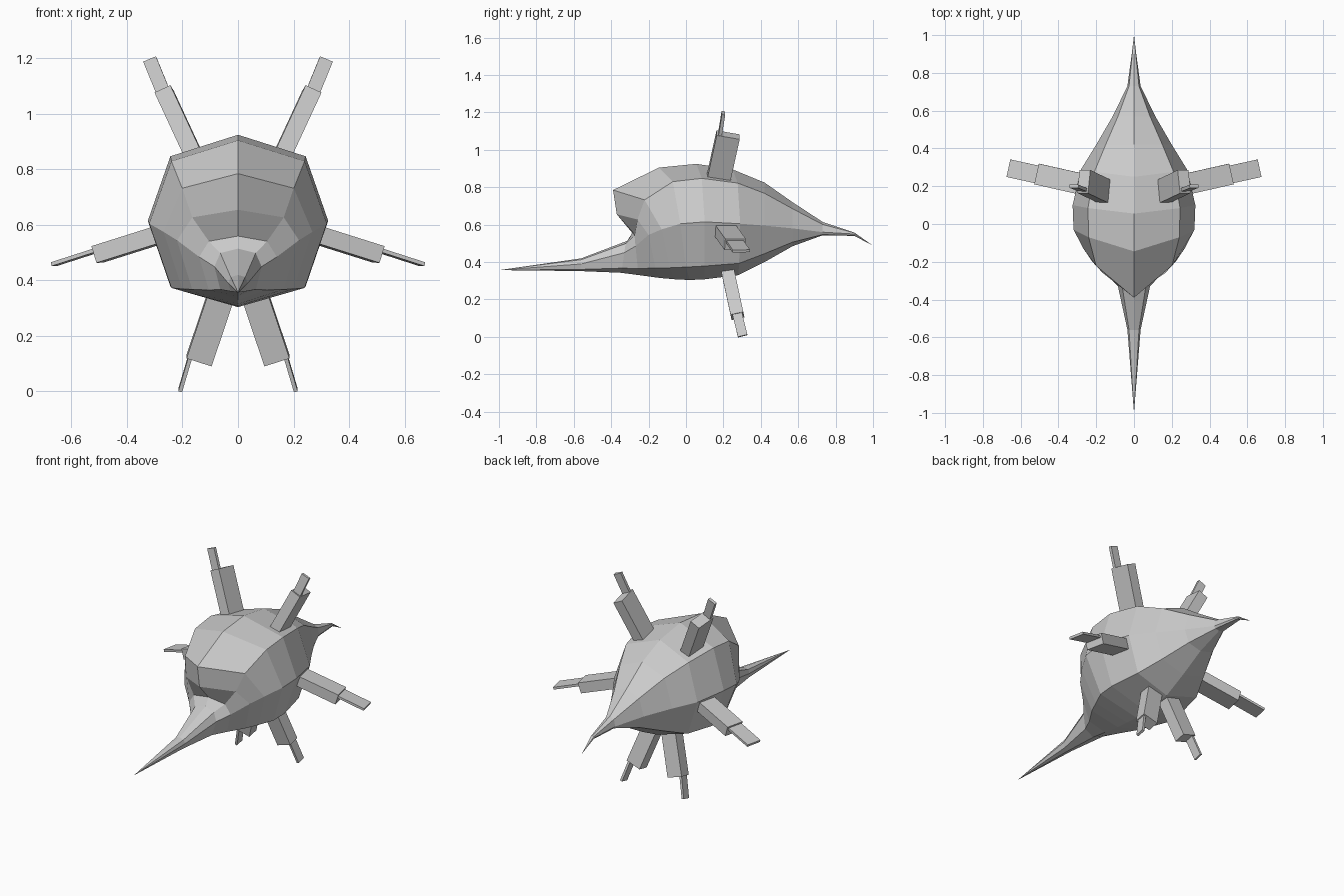
import bpy, bmesh
from mathutils import Vector

if "Cube" in bpy.data.objects:
    bpy.data.objects.remove(bpy.data.objects["Cube"])


def finish(bm, name):
    bmesh.ops.recalc_face_normals(bm, faces=bm.faces)
    me = bpy.data.meshes.new(name)
    bm.to_mesh(me)
    bm.free()
    ob = bpy.data.objects.new(name, me)
    bpy.context.collection.objects.link(ob)
    return ob


# Body: eight-sided rings lofted from front spike to tail
# y at top, side, bottom; half width; z at top, side, bottom
RINGS = [
    (-.56, -.56, -.57, .035, .42, .39, .352),
    (-.31, -.33, -.35, .085, .515, .45, .343),
    (-.285, -.27, -.25, .14, .56, .485, .33),
    (-.37, -.20, -.14, .22, .655, .545, .315),
    (-.39, -.13, -.06, .268, .785, .575, .308),
    (-.145, -.03, .02, .32, .905, .605, .304),
    (.055, .10, .10, .325, .925, .615, .308),
    (.25, .29, .28, .28, .895, .605, .33),
    (.42, .42, .42, .20, .825, .595, .40),
    (.57, .57, .57, .113, .72, .58, .485),
    (.73, .73, .73, .035, .615, .56, .543),
    (.90, .90, .90, .012, .558, .55, .54),
]


def ring_points(yt, ys, yb, w, zt, zs, zb):
    k = .75
    up = (k * w, ys + .35 * (yt - ys), zs + k * (zt - zs))
    low = (k * w, ys + .6 * (yb - ys), zs + .77 * (zb - zs))
    right = [up, (w, ys, zs), low]
    left = [(-x, y, z) for x, y, z in reversed(right)]
    return [(0, yt, zt)] + right + [(0, yb, zb)] + left


bm = bmesh.new()
loops = [[bm.verts.new(p) for p in ring_points(*r)] for r in RINGS]
for a, b in zip(loops, loops[1:]):
    for i in range(8):
        j = (i + 1) % 8
        bm.faces.new((a[i], a[j], b[j], b[i]))
for loop, tip in ((loops[0], (0, -1, .357)), (loops[-1], (0, 1, .488))):
    t = bm.verts.new(tip)
    for i in range(8):
        bm.faces.new((loop[i], loop[(i + 1) % 8], t))
body = finish(bm, "body")


# Fins: mirrored boxes running from start to end
def fin_box(name, start, end, hint, width, thick):
    s, e = Vector(start), Vector(end)
    axis = (e - s).normalized()
    d = Vector(hint)
    d = (d - axis * d.dot(axis)).normalized()
    t = axis.cross(d)
    bm = bmesh.new()
    bmesh.ops.create_cube(bm, size=1)
    for v in bm.verts:
        c = v.co.copy()
        v.co = s.lerp(e, c.z + .5) + d * c.x * width + t * c.y * thick
    ob = finish(bm, name)
    m = ob.modifiers.new("Mirror", "MIRROR")
    m.use_axis[0] = True
    m.use_mirror_merge = False


UP, SIDE, LOW = (-.015, .13, -.025), (-.02, .1, 0), (0, 1, .2)
fin_box("upper_fin", (.15, .17, .83), (.266, .225, 1.08), UP, .125, .063)
fin_box("upper_fin_tip", (.26, .177, 1.055), (.318, .2, 1.197), UP, .018, .05)
fin_box("side_fin", (.25, .205, .575), (.507, .263, .494), SIDE, .112, .063)
fin_box("side_fin_tip", (.48, .255, .518), (.663, .295, .459), SIDE, .095, .014)
fin_box("lower_fin", (.05, .217, .38), (.14, .275, .112), LOW, .07, .095)
fin_box("lower_fin_tip", (.168, .27, .14), (.208, .303, .005), LOW, .052, .014)
